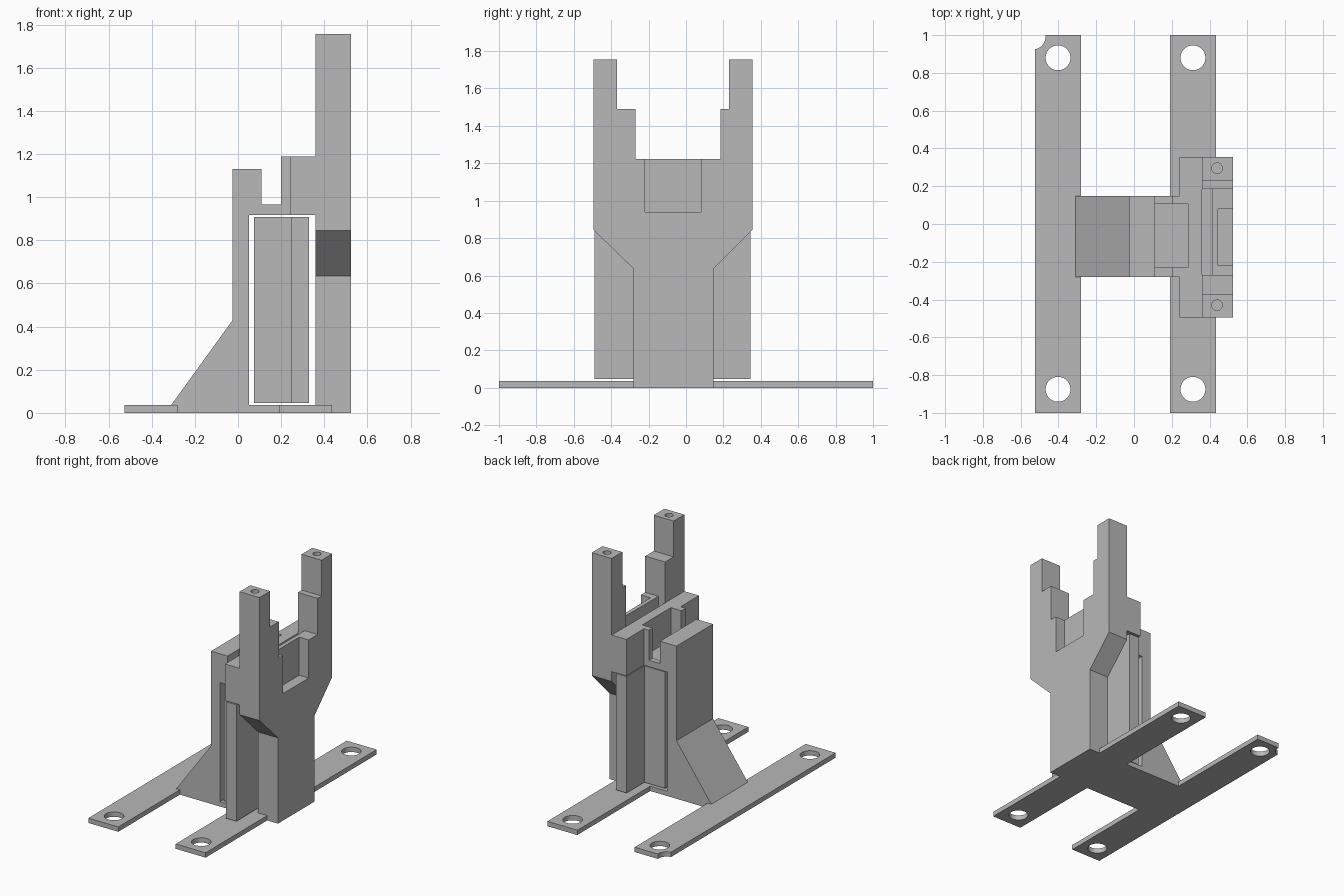
import bpy
import bmesh
from mathutils import Vector

if "Cube" in bpy.data.objects:
    bpy.data.objects.remove(bpy.data.objects["Cube"], do_unlink=True)

grey = bpy.data.materials.new("plain grey")
grey.use_nodes = True
GREY = (0.48, 0.48, 0.48, 1)
grey.diffuse_color = GREY
grey.node_tree.nodes["Principled BSDF"].inputs["Base Color"].default_value = GREY


def finish(name, bm):
    bmesh.ops.recalc_face_normals(bm, faces=bm.faces)
    mesh = bpy.data.meshes.new(name)
    bm.to_mesh(mesh)
    bm.free()
    mesh.materials.append(grey)
    ob = bpy.data.objects.new(name, mesh)
    bpy.context.scene.collection.objects.link(ob)
    return ob


def prism(name, points, axis, lo, hi):
    """Extrude an outline from lo to hi along the x, y or z axis."""
    place = {"x": lambda a, b: (lo, a, b),
             "y": lambda a, b: (a, lo, b),
             "z": lambda a, b: (a, b, lo)}[axis]
    bm = bmesh.new()
    face = bm.faces.new([bm.verts.new(place(a, b)) for a, b in points])
    new = bmesh.ops.extrude_face_region(bm, geom=[face])["geom"]
    shift = Vector([hi - lo if k == axis else 0 for k in "xyz"])
    bmesh.ops.translate(bm, vec=shift, verts=[v for v in new if isinstance(v, bmesh.types.BMVert)])
    return finish(name, bm)


def box(name, x, y, z):
    return prism(name, [(x[0], y[0]), (x[1], y[0]), (x[1], y[1]), (x[0], y[1])], "z", *z)


def rod(name, x, y, r, z):
    bm = bmesh.new()
    bmesh.ops.create_cone(bm, cap_ends=True, segments=40, radius1=r, radius2=r, depth=z[1] - z[0])
    bmesh.ops.translate(bm, vec=(x, y, (z[0] + z[1]) / 2), verts=bm.verts)
    return finish(name, bm)


def combine(target, other, operation):
    mod = target.modifiers.new(operation.lower(), "BOOLEAN")
    mod.operation = operation
    mod.solver = "EXACT"
    mod.object = other
    bpy.context.view_layer.objects.active = target
    bpy.ops.object.modifier_apply(modifier=mod.name)
    bpy.data.objects.remove(other, do_unlink=True)


BODY_Y = (-0.28, 0.147)
WIDE_Y = (-0.495, 0.355)

# Side profile: base, sloped brace, rear wall, notched roof over the tunnel
frame = prism("frame", [
    (-0.31, 0), (0.44, 0), (0.44, 0.036), (0.05, 0.036), (0.05, 0.917),
    (0.44, 0.917), (0.44, 1.188), (0.2, 1.188), (0.2, 0.965), (0.11, 0.965),
    (0.11, 1.13), (-0.025, 1.13), (-0.025, 0.43), (-0.31, 0.036)], "y", *BODY_Y)

# Forked plate with flared shoulders and stepped prongs
fork = prism("fork", [
    (-0.28, 0), (0.147, 0), (0.147, 0.635), (0.355, 0.845), (0.355, 1.755),
    (0.23, 1.755), (0.23, 1.49), (0.185, 1.49), (0.185, 1.222), (-0.27, 1.222),
    (-0.27, 1.49), (-0.37, 1.49), (-0.37, 1.755), (-0.495, 1.755),
    (-0.495, 0.845), (-0.28, 0.635)], "x", 0.36, 0.523)
combine(frame, fork, "UNION")

# Wide shoulder block joining the fork to the roof
combine(frame, box("shoulder", (0.24, 0.4), WIDE_Y, (0.917, 1.188)), "UNION")

# Two foot strips
for x in ((-0.525, -0.28), (0.19, 0.435)):
    combine(frame, box("foot", x, (-1, 1), (0, 0.036)), "UNION")

# Roof pocket, board slot and window recess
for x, y, z in (((0.11, 0.285), (-0.23, 0.105), (0.95, 1.3)),
                ((0.36, 0.415), (-0.27, 0.185), (0.94, 1.3)),
                ((0.445, 0.6), (-0.22, 0.08), (0.94, 1.3))):
    combine(frame, box("cutter", x, y, z), "DIFFERENCE")

# Mounting holes and the nicked corner in the feet
for x in (-0.402, 0.312):
    for y in (-0.875, 0.88):
        combine(frame, rod("cutter", x, y, 0.066, (-0.1, 0.1)), "DIFFERENCE")
combine(frame, rod("cutter", -0.535, 0.99, 0.066, (-0.1, 0.1)), "DIFFERENCE")

# Screw holes in the prong tips
for y in (-0.43, 0.295):
    combine(frame, rod("cutter", 0.44, y, 0.028, (1.5, 1.9)), "DIFFERENCE")

# Loose T-shaped insert standing in the tunnel
prism("insert", [
    (0.075, -0.272), (0.245, -0.272), (0.245, -0.49), (0.33, -0.49),
    (0.33, 0.345), (0.245, 0.345), (0.245, 0.137), (0.075, 0.137)], "z", 0.046, 0.908)
